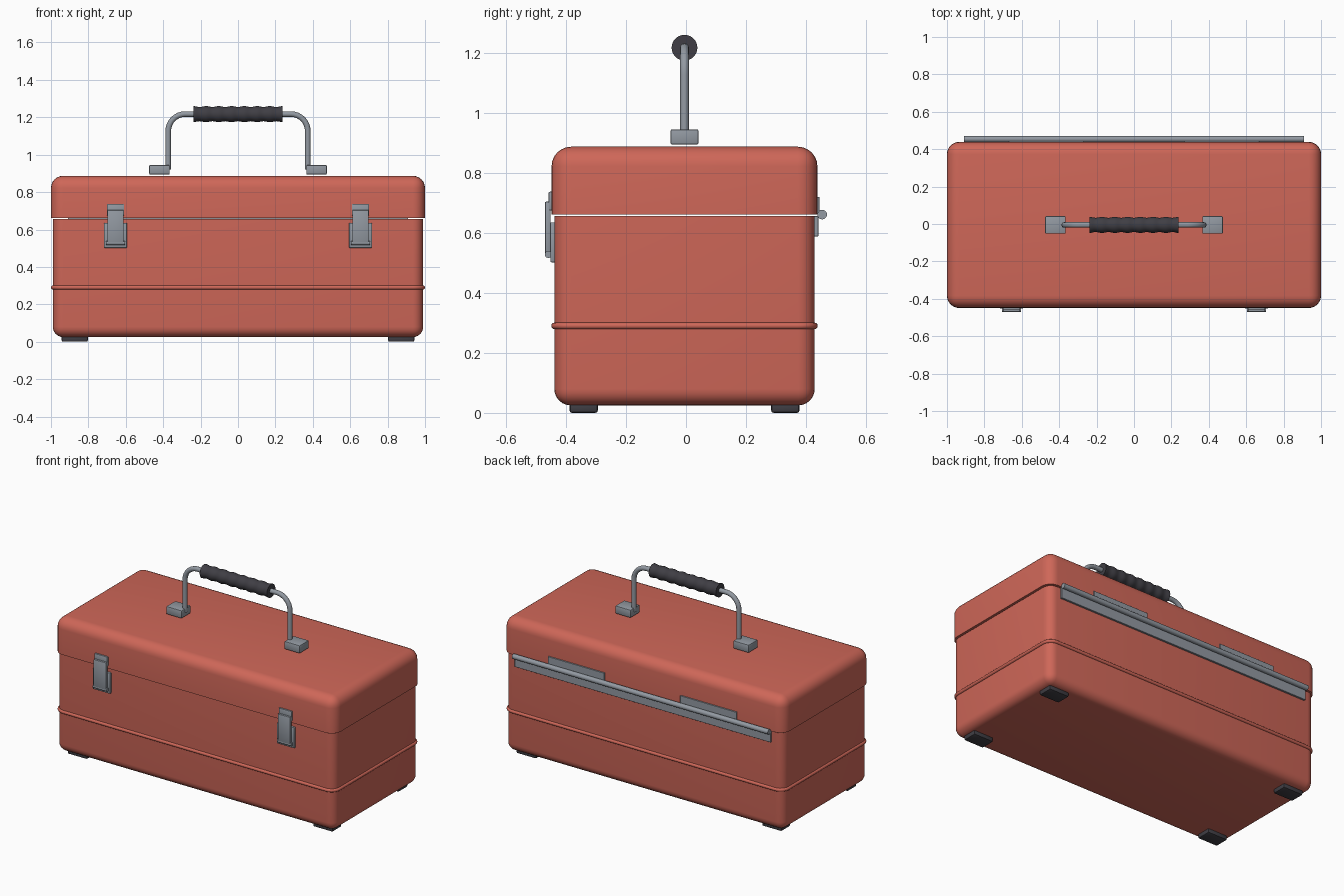
import bpy, bmesh, math
from mathutils import Matrix, Vector

if "Cube" in bpy.data.objects:
    bpy.data.objects.remove(bpy.data.objects["Cube"])

CY = -0.005  # the box centre lies slightly forward of the hinge


def material(name, rgb):
    m = bpy.data.materials.new(name)
    m.diffuse_color = (*rgb, 1)
    m.use_nodes = True
    m.node_tree.nodes["Principled BSDF"].inputs["Base Color"].default_value = m.diffuse_color
    return m


RED = material("red_paint", (0.62, 0.135, 0.098))
STEEL = material("steel", (0.29, 0.32, 0.36))
RUBBER = material("dark_rubber", (0.05, 0.048, 0.058))


def finish(obj, mat, angle=35):
    obj.data.materials.clear()
    obj.data.materials.append(mat)
    bpy.ops.object.select_all(action='DESELECT')
    obj.select_set(True)
    bpy.context.view_layer.objects.active = obj
    bpy.ops.object.shade_smooth_by_angle(angle=math.radians(angle))
    return obj


def from_bmesh(name, bm, mat):
    bmesh.ops.recalc_face_normals(bm, faces=bm.faces)
    me = bpy.data.meshes.new(name)
    bm.to_mesh(me)
    bm.free()
    obj = bpy.data.objects.new(name, me)
    bpy.context.collection.objects.link(obj)
    return finish(obj, mat)


def box(name, xr, yr, zr, mat, bevel=0.0, segments=2, sharp_z=None):
    """Box from ranges; edges lying in the plane z = sharp_z stay unbevelled."""
    bm = bmesh.new()
    size = [r[1] - r[0] for r in (xr, yr, zr)]
    mid = [(r[1] + r[0]) / 2 for r in (xr, yr, zr)]
    bmesh.ops.create_cube(bm, size=1)
    bmesh.ops.scale(bm, vec=size, verts=bm.verts)
    bmesh.ops.translate(bm, vec=mid, verts=bm.verts)
    if bevel:
        edges = [e for e in bm.edges if sharp_z is None
                 or any(abs(v.co.z - sharp_z) > 1e-4 for v in e.verts)]
        bmesh.ops.bevel(bm, geom=edges, offset=bevel, segments=segments,
                        profile=0.5, affect='EDGES', clamp_overlap=True)
    return from_bmesh(name, bm, mat)


def rod(name, x0, x1, y, z, r, mat):
    bm = bmesh.new()
    bmesh.ops.create_cone(bm, cap_ends=True, segments=20, radius1=r, radius2=r, depth=x1 - x0,
                          matrix=Matrix.Translation(((x0 + x1) / 2, y, z))
                          @ Matrix.Rotation(math.pi / 2, 4, 'Y'))
    return from_bmesh(name, bm, mat)


def tube(name, pts, r, mat, closed=False):
    cu = bpy.data.curves.new(name, 'CURVE')
    cu.dimensions = '3D'
    cu.bevel_depth = r
    cu.bevel_resolution = 4
    cu.use_fill_caps = not closed
    sp = cu.splines.new('POLY')
    sp.points.add(len(pts) - 1)
    for p, co in zip(sp.points, pts):
        p.co = (*co, 1)
    sp.use_cyclic_u = closed
    obj = bpy.data.objects.new(name, cu)
    bpy.context.collection.objects.link(obj)
    bpy.ops.object.select_all(action='DESELECT')
    obj.select_set(True)
    bpy.context.view_layer.objects.active = obj
    bpy.ops.object.convert(target='MESH')
    return finish(bpy.context.object, mat, 50)


def arc(cx, cy, r, a0, a1, n=8):
    return [(cx + r * math.cos(math.radians(a0 + (a1 - a0) * i / n)),
             cy + r * math.sin(math.radians(a0 + (a1 - a0) * i / n))) for i in range(n + 1)]


# painted body and lid, with a thin seam between them
box("body", (-0.99, 0.99), (CY - 0.434, CY + 0.434), (0.025, 0.656), RED, 0.055, 6, 0.656)
box("lid", (-1, 1), (CY - 0.443, CY + 0.443), (0.661, 0.887), RED, 0.065, 6, 0.661)

# raised rib round the body
hx, hy, rr = 0.989, 0.433, 0.055
ring = []
for sx, sy, a in ((1, 1, 0), (-1, 1, 90), (-1, -1, 180), (1, -1, 270)):
    ring += [(x, y + CY, 0.29) for x, y in
             arc(sx * (hx - rr), sy * (hy - rr), rr, a, a + 90)]
tube("body_rib", ring, 0.011, RED, closed=True)

# four feet
for sx, side in ((-1, "left"), (1, "right")):
    for sy, end in ((-1, "front"), (1, "back")):
        x, y = sx * 0.873, CY + sy * 0.336
        box(f"foot_{end}_{side}", (x - 0.07, x + 0.07), (y - 0.047, y + 0.047),
            (0, 0.034), RUBBER, 0.008)

# latches on the front
for sx, side in ((-1, "left"), (1, "right")):
    x = sx * 0.655
    box(f"latch_plate_{side}", (x - 0.061, x + 0.061), (-0.452, -0.43), (0.502, 0.635), STEEL, 0.003)
    box(f"latch_catch_{side}", (x - 0.046, x + 0.046), (-0.458, -0.44), (0.675, 0.737), STEEL, 0.004)
    box(f"latch_lever_{side}", (x - 0.044, x + 0.044), (-0.47, -0.451), (0.522, 0.704), STEEL, 0.004)
    rod(f"latch_roll_{side}", x - 0.05, x + 0.05, -0.459, 0.528, 0.0115, STEEL)

# hinge along the back
rod("hinge_barrel", -0.91, 0.91, 0.454, 0.661, 0.016, STEEL)
box("hinge_lower_leaf", (-0.91, 0.91), (0.425, 0.441), (0.588, 0.656), STEEL, 0.001, 1)
for sx, side in ((-1, "left"), (1, "right")):
    x = sx * 0.47
    box(f"hinge_upper_leaf_{side}", (x - 0.2, x + 0.2), (0.43, 0.445), (0.661, 0.72), STEEL, 0.001, 1)

# carrying handle: brackets, bent rod and ribbed grip
for sx, side in ((-1, "left"), (1, "right")):
    x = sx * 0.42
    box(f"handle_bracket_{side}", (x - 0.055, x + 0.055), (CY - 0.047, CY + 0.047),
        (0.894, 0.945), STEEL, 0.006)

hx, hz, br = 0.373, 1.217, 0.09
path = [(-hx, 0.92)] + arc(-hx + br, hz - br, br, 180, 90) \
    + arc(hx - br, hz - br, br, 90, 0) + [(hx, 0.92)]
tube("handle_rod", [(x, CY, z) for x, z in path], 0.015, STEEL)

bm = bmesh.new()
N, SEG, RIDGES, HALF = 56, 28, 7, 0.239
rings = []
for i in range(N + 1):
    t = i / N
    r = 0.0405 + 0.0025 * math.cos(2 * math.pi * RIDGES * t)
    rings.append([bm.verts.new((-HALF + 2 * HALF * t, CY + r * math.cos(2 * math.pi * k / SEG),
                                hz + r * math.sin(2 * math.pi * k / SEG))) for k in range(SEG)])
for a, b in zip(rings, rings[1:]):
    for k in range(SEG):
        bm.faces.new((a[k], a[(k + 1) % SEG], b[(k + 1) % SEG], b[k]))
bm.faces.new(rings[0])
bm.faces.new(rings[-1])
from_bmesh("handle_grip", bm, RUBBER)
